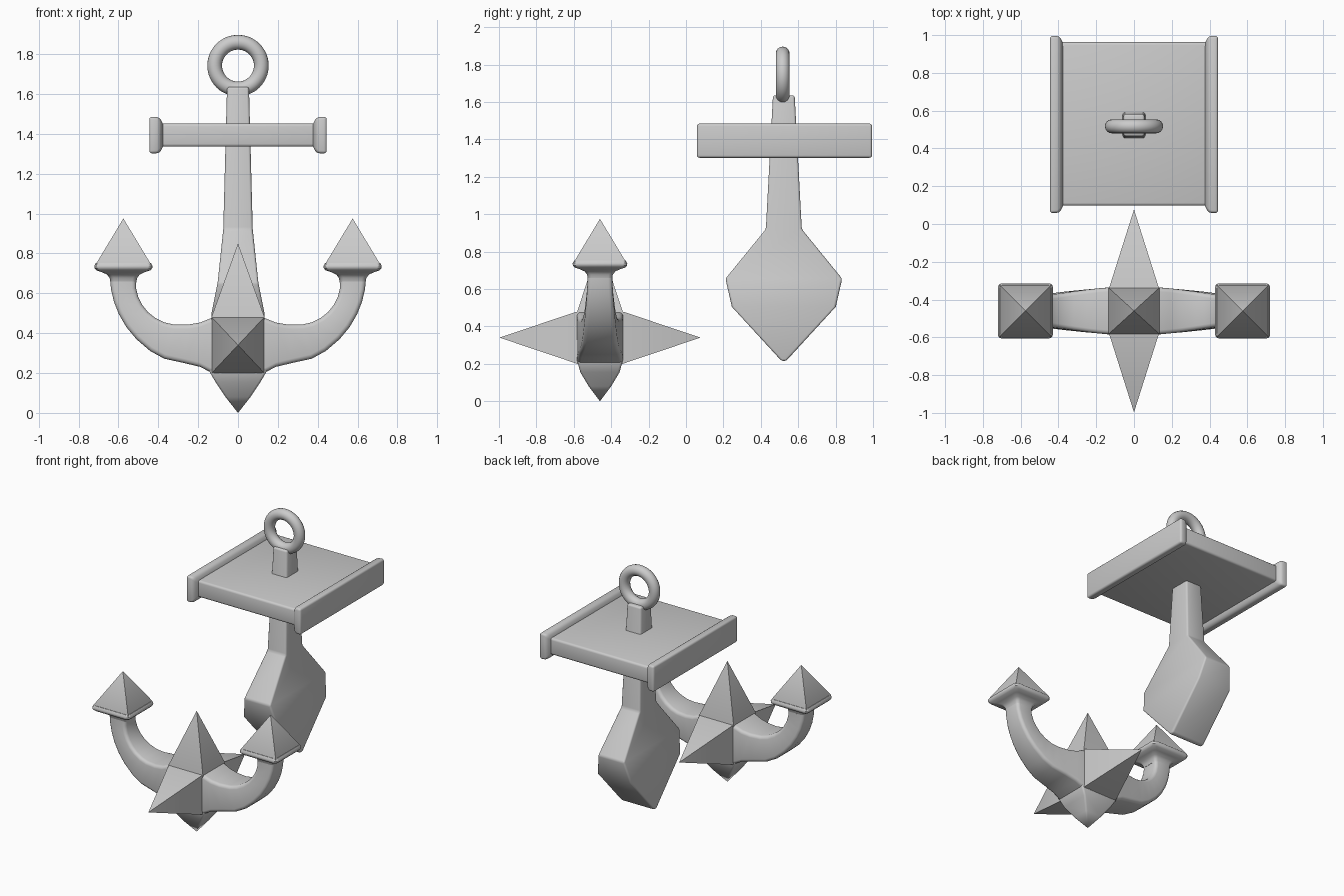
import bpy, bmesh, math
from mathutils import Vector

if "Cube" in bpy.data.objects:
    bpy.data.objects.remove(bpy.data.objects["Cube"])

HY = -0.46    # depth of the hub and arms
SY = 0.523    # depth of the shank and stock
V = Vector


def finish(ob, bevel=0.0, angle=38):
    bpy.ops.object.select_all(action='DESELECT')
    bpy.context.view_layer.objects.active = ob
    ob.select_set(True)
    if bevel:
        m = ob.modifiers.new("bevel", 'BEVEL')
        m.width, m.segments = bevel, 3
        m.limit_method, m.angle_limit = 'ANGLE', math.radians(30)
        bpy.ops.object.modifier_apply(modifier="bevel")
    bpy.ops.object.shade_smooth_by_angle(angle=math.radians(angle))
    return ob


def ring(c, u, v, r=0.0, n=3):
    """Rectangle with half axes u, v about c; corners rounded by r."""
    c, u, v = V(c), V(u), V(v)
    if r == 0:
        return [c + u * a + v * b for a, b in ((1, 1), (-1, 1), (-1, -1), (1, -1))]
    un, vn, pts = u.normalized(), v.normalized(), []
    for k, (a, b) in enumerate(((1, 1), (-1, 1), (-1, -1), (1, -1))):
        for i in range(n + 1):
            t = math.pi / 2 * (k + i / n)
            pts.append(c + (u - un * r) * a + (v - vn * r) * b
                       + un * r * math.cos(t) + vn * r * math.sin(t))
    return pts


def loft(name, rings, apex=None, bevel=0.0):
    bm = bmesh.new()
    vs = [[bm.verts.new(p) for p in r] for r in rings]
    n = len(vs[0])
    for a, b in zip(vs, vs[1:]):
        for i in range(n):
            j = (i + 1) % n
            bm.faces.new((a[i], a[j], b[j], b[i]))
    bm.faces.new(vs[0])
    if apex:
        tip = bm.verts.new(apex)
        for i in range(n):
            bm.faces.new((vs[-1][i], vs[-1][(i + 1) % n], tip))
    else:
        bm.faces.new(vs[-1])
    bmesh.ops.recalc_face_normals(bm, faces=bm.faces)
    me = bpy.data.meshes.new(name)
    bm.to_mesh(me)
    bm.free()
    ob = bpy.data.objects.new(name, me)
    bpy.context.collection.objects.link(ob)
    return finish(ob, bevel)


def level(x, y, z, hx, hy, r=0.0):
    return ring((x, y, z), (hx, 0, 0), (0, hy, 0), r)


# Shank with its broad wedge-shaped foot
shank = [(0.215, 0.13, 0.012), (0.505, 0.132, 0.278), (0.655, 0.102, 0.312),
         (0.92, 0.074, 0.096), (1.635, 0.055, 0.058)]
loft("shank", [level(0, SY, z, hx, hy) for z, hx, hy in shank], bevel=0.016)

# Ring on top
bpy.ops.mesh.primitive_torus_add(location=(0, 0.517, 1.742), rotation=(math.pi / 2, 0, 0),
                                 major_radius=0.117, minor_radius=0.037,
                                 major_segments=48, minor_segments=16)
bpy.context.object.name = "shackle_ring"
finish(bpy.context.object)

# Stock: flat plate with a raised bar at each end
loft("stock_plate", [level(0, 0.53, z, 0.41, 0.433) for z in (1.335, 1.452)], bevel=0.015)
for s, side in ((-1, "left"), (1, "right")):
    bars = [(0.375, 0.43, 0.055), (0.393, 0.467, 0.09), (0.445, 0.469, 0.092)]
    loft("stock_bar_" + side,
         [ring((s * x, 0.527, 1.393), (0, hy, 0), (0, 0, hz)) for x, hy, hz in bars],
         bevel=0.014)

# Hub and its spikes
loft("hub", [level(0, HY, z, 0.132, 0.125) for z in (0.2, 0.48)], bevel=0.012)
loft("top_spike", [level(0, HY, 0.46, 0.134, 0.122), level(0, HY, 0.478, 0.134, 0.122)],
     (0, HY, 0.85))
for s, side in ((-1, "front"), (1, "back")):
    loft(side + "_spike",
         [ring((0, HY + s * d, 0.34), (0.13, 0, 0), (0, 0, 0.138)) for d in (0.1, 0.127)],
         (0, HY + s * 0.537, 0.34))
keel = [(0.26, 0.145, 0.124), (0.21, 0.145, 0.12), (0.155, 0.113, 0.105),
        (0.08, 0.063, 0.06)]
loft("bottom_spike", [level(0, HY, z, hx, hy, 0.012) for z, hx, hy in keel], (0, HY, 0))

# Curved arms: inner point, outer point, half depth
arm = [((0.08, 0.478), (0.08, 0.19), 0.124), ((0.13, 0.477), (0.14, 0.205), 0.124),
       ((0.19, 0.453), (0.19, 0.231), 0.119), ((0.25, 0.443), (0.27, 0.25), 0.112),
       ((0.32, 0.443), (0.37, 0.272), 0.102), ((0.37, 0.454), (0.44, 0.31), 0.094),
       ((0.416, 0.477), (0.51, 0.37), 0.087), ((0.452, 0.506), (0.56, 0.43), 0.081),
       ((0.48, 0.541), (0.597, 0.494), 0.076), ((0.5, 0.58), (0.622, 0.556), 0.071),
       ((0.511, 0.625), (0.637, 0.62), 0.067), ((0.511, 0.66), (0.641, 0.66), 0.066)]
flare = [(0.655, 0.065), (0.677, 0.069), (0.694, 0.082), (0.706, 0.108),
         (0.715, 0.135), (0.726, 0.145), (0.738, 0.146), (0.752, 0.138)]
for s, side in ((-1, "left"), (1, "right")):
    rings = []
    for (xi, zi), (xo, zo), hy in arm:
        a, b = V((s * xi, HY, zi)), V((s * xo, HY, zo))
        rings.append(ring((a + b) / 2, (b - a) / 2, (0, hy, 0), 0.022))
    loft("arm_" + side, rings)
    # Fluke: flared collar under a pyramid point
    loft("fluke_collar_" + side,
         [level(s * 0.575, HY, z, h, h, 0.022) for z, h in flare])
    loft("fluke_point_" + side,
         [level(s * 0.575, HY, z, 0.137, 0.137) for z in (0.742, 0.748)],
         (s * 0.575, HY, 0.975))
